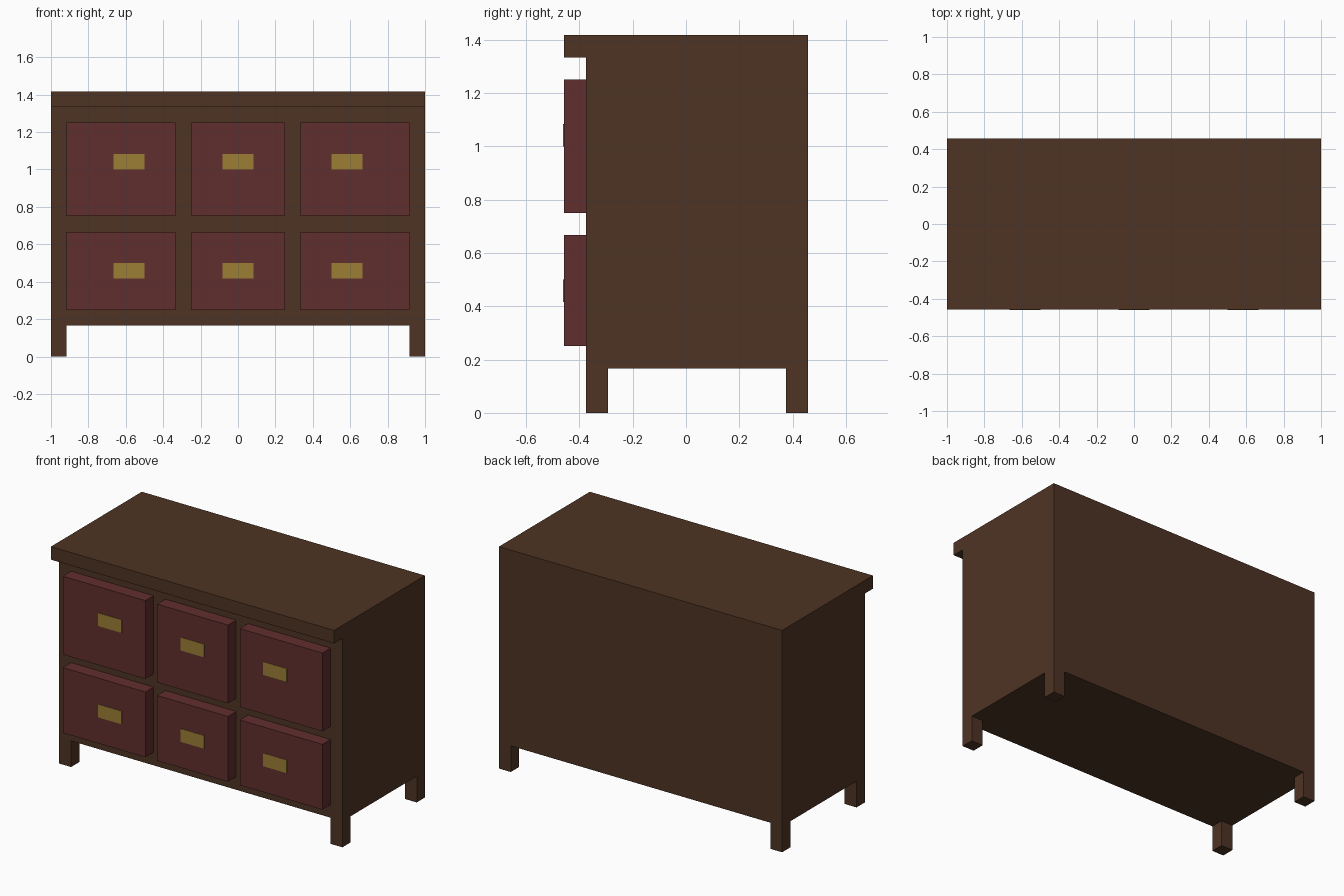
import bpy, bmesh

if "Cube" in bpy.data.objects:
    bpy.data.objects.remove(bpy.data.objects["Cube"])

U = 1 / 12  # the whole piece sits on a grid of twelfths


def material(name, srgb):
    lin = [((c / 255 + 0.055) / 1.055) ** 2.4 for c in srgb]
    m = bpy.data.materials.new(name)
    m.diffuse_color = (*lin, 1)
    m.use_nodes = True
    m.node_tree.nodes["Principled BSDF"].inputs["Base Color"].default_value = m.diffuse_color
    return m


wood = material("dark brown wood", (78, 52, 36))
red = material("dark red drawer", (97, 46, 46))
brass = material("brass", (156, 126, 54))


def box(name, x, y, z, mat):
    """Box from (min, max) ranges given in grid units."""
    bm = bmesh.new()
    bmesh.ops.create_cube(bm, size=1)
    for v in bm.verts:
        v.co = [(r[1] if c > 0 else r[0]) * U for c, r in zip(v.co, (x, y, z))]
    me = bpy.data.meshes.new(name)
    bm.to_mesh(me)
    bm.free()
    me.materials.append(mat)
    ob = bpy.data.objects.new(name, me)
    bpy.context.collection.objects.link(ob)
    return ob


# Cabinet body and overhanging top
box("cabinet_body", (-12, 12), (-4.5, 5.5), (2, 16), wood)
box("table_top", (-12, 12), (-5.5, 5.5), (16, 17), wood)

# Four square legs, flush with the body corners
for side, x in (("left", -12), ("right", 11)):
    for end, y in (("front", -4.5), ("back", 4.5)):
        box(f"{end}_{side}_leg", (x, x + 1), (y, y + 1), (0, 2), wood)

# Two rows of three drawers, each with a flat brass pull plate
columns = (("left", -11, -4, -8), ("middle", -3, 3, -1), ("right", 4, 11, 6))
for row, z0, z1 in (("lower", 3, 8), ("upper", 9, 15)):
    for col, x0, x1, hx in columns:
        box(f"{row}_{col}_drawer", (x0, x1), (-5.5, -4.5), (z0, z1), red)
        box(f"{row}_{col}_handle", (hx, hx + 2), (-5.53, -5.5),
            (z1 - 3, z1 - 2), brass)
